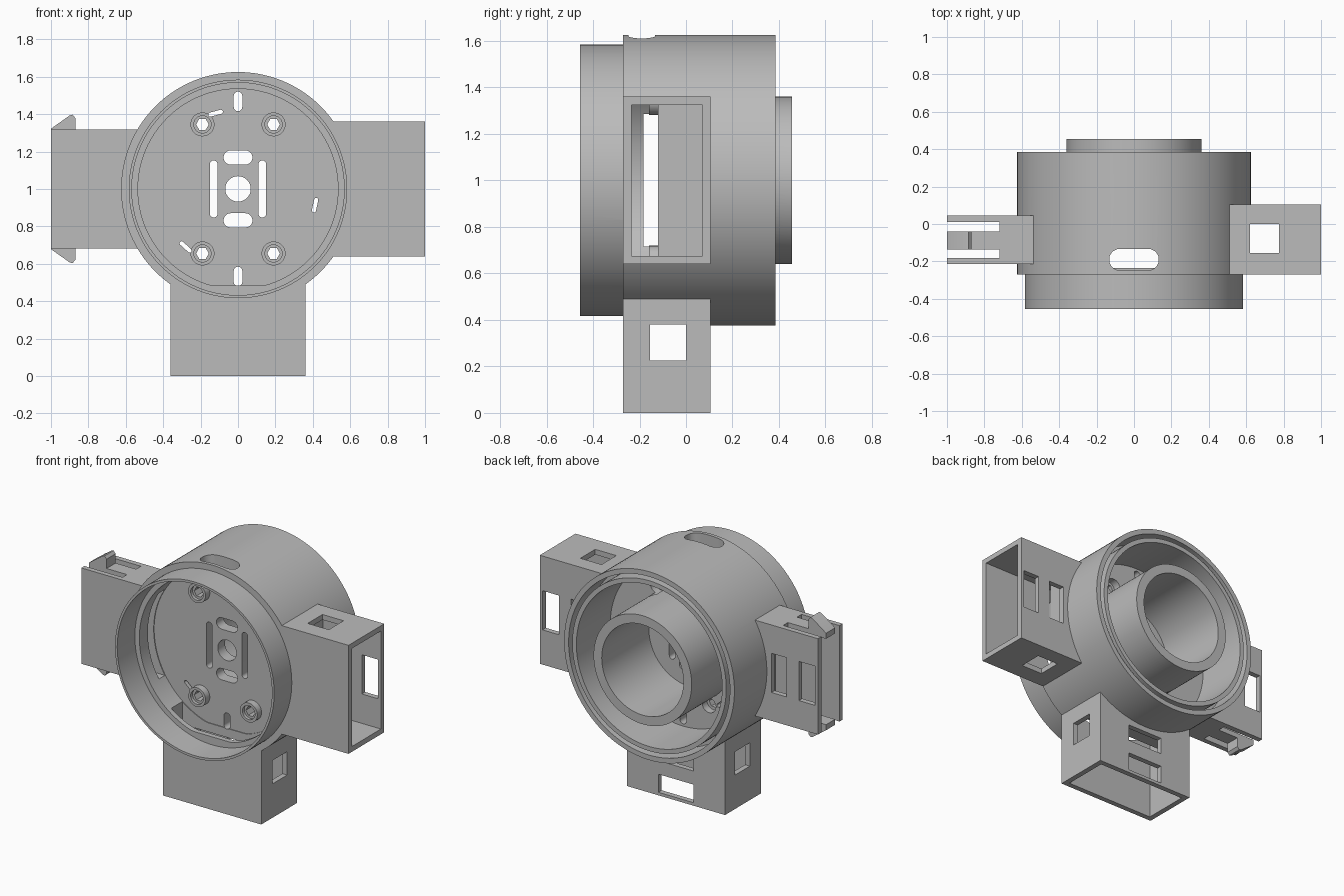
import bpy, bmesh
from math import sin, cos, pi, radians

if "Cube" in bpy.data.objects:
    bpy.data.objects.remove(bpy.data.objects["Cube"], do_unlink=True)

grey = bpy.data.materials.new("plain grey")
grey.use_nodes = True
grey.diffuse_color = (0.5, 0.5, 0.5, 1)
grey.node_tree.nodes["Principled BSDF"].inputs["Base Color"].default_value = (0.5, 0.5, 0.5, 1)

CZ = 1.0  # height of the housing axis

# Arm frames: distance from the axis, depth, sideways offset -> world
RIGHT_SIDE = lambda d, y, w: (d, y, CZ + w)
LEFT_SIDE = lambda d, y, w: (-d, y, CZ + w)
BOTTOM = lambda d, y, w: (w, y, CZ - d)
FRONT = lambda x, y, z: (x, y, z)
TOP = lambda x, y, z: (x, z, y)


def prism(name, pts, y0, y1, frame=FRONT):
    """Extrude a closed 2D profile along the frame's middle axis."""
    bm = bmesh.new()
    a = [bm.verts.new(frame(p, y0, q)) for p, q in pts]
    b = [bm.verts.new(frame(p, y1, q)) for p, q in pts]
    bm.faces.new(a)
    bm.faces.new(b[::-1])
    for i in range(len(a)):
        j = (i + 1) % len(a)
        bm.faces.new((a[i], b[i], b[j], a[j]))
    bmesh.ops.recalc_face_normals(bm, faces=bm.faces)
    me = bpy.data.meshes.new(name)
    bm.to_mesh(me)
    bm.free()
    me.materials.append(grey)
    ob = bpy.data.objects.new(name, me)
    bpy.context.collection.objects.link(ob)
    return ob


def circle(r, n=128, x=0, z=CZ):
    return [(x + r * cos(2 * pi * i / n), z + r * sin(2 * pi * i / n)) for i in range(n)]


def stadium(x, z, length, width, angle=0, n=10):
    """Rounded slot outline."""
    r, h, pts = width / 2, (length - width) / 2, []
    for side in (1, -1):
        for i in range(n + 1):
            t = pi * i / n - pi / 2
            u, v = side * (h + r * cos(t)), side * r * sin(t)
            pts.append((x + u * cos(angle) - v * sin(angle), z + u * sin(angle) + v * cos(angle)))
    return pts


def box(frame, d0, d1, y0, y1, w):
    return prism("block", [(d0, -w), (d1, -w), (d1, w), (d0, w)], y0, y1, frame)


def combine(target, tool, operation="DIFFERENCE"):
    mod = target.modifiers.new("combine", "BOOLEAN")
    mod.object, mod.operation, mod.solver = tool, operation, "EXACT"
    bpy.context.view_layer.objects.active = target
    bpy.ops.object.modifier_apply(modifier=mod.name)
    bpy.data.objects.remove(tool, do_unlink=True)


def ring(r0, r1, y0, y1):
    ob = prism("ring", circle(r1), y0, y1)
    combine(ob, prism("hole", circle(r0), y0 - 0.1, y1 + 0.1))
    return ob


# Housing drum with two sockets and one plug
housing = prism("housing", circle(0.625), -0.27, 0.385)
for frame in (RIGHT_SIDE, BOTTOM):
    combine(housing, box(frame, 0.4, 1.0, -0.27, 0.105, 0.36), "UNION")
combine(housing, box(LEFT_SIDE, 0.4, 1.0, -0.215, 0.045, 0.318), "UNION")

# Front bore with a flat floor, back recess around the hub, joint groove
bore = [(x, max(z, 0.485)) for x, z in circle(0.535)]
bore = [p for i, p in enumerate(bore) if p[1] > 0.485 or bore[i - 1][1] > 0.485 or bore[(i + 1) % 128][1] > 0.485]
combine(housing, prism("bore", bore, -0.5, -0.115))
combine(housing, ring(0.36, 0.535, 0.03, 0.5))
combine(housing, ring(0.565, 0.592, 0.2, 0.5))

# Thin tongue at the front, hub tube at the back
combine(housing, ring(0.568, 0.584, -0.455, -0.26), "UNION")
combine(housing, prism("hub", circle(0.36), 0.02, 0.455), "UNION")
combine(housing, prism("hub_bore", circle(0.3), -0.04, 0.6))

# Hollow sockets: cavity, wire passage, catch holes, back windows
for frame in (RIGHT_SIDE, BOTTOM):
    combine(housing, box(frame, 0.575, 1.1, -0.235, 0.07, 0.325))
    combine(housing, box(frame, 0.38, 0.6, -0.235, -0.12, 0.325))
    combine(housing, box(frame, 0.62, 0.775, -0.155, 0.0, 0.5))
    for d0, d1 in ((0.66, 0.77), (0.86, 0.98)):
        combine(housing, box(frame, d0, d1, 0.03, 0.15, 0.13))

# Hollow plug: cavity, wire passage, tongue slots, back windows
combine(housing, box(LEFT_SIDE, 0.575, 1.1, -0.182, 0.01, 0.285))
combine(housing, box(LEFT_SIDE, 0.38, 0.6, -0.182, -0.12, 0.285))
for y0, y1 in ((-0.182, -0.135), (-0.04, 0.01)):
    combine(housing, box(LEFT_SIDE, 0.72, 1.1, y0, y1, 0.5))
for d0, d1 in ((0.66, 0.77), (0.86, 0.98)):
    combine(housing, box(LEFT_SIDE, d0, d1, 0.0, 0.1, 0.13))

# Screw bosses with hexagonal sockets
for x in (-0.19, 0.19):
    for z in (CZ - 0.345, CZ + 0.345):
        combine(housing, prism("boss", circle(0.064, 32, x, z), -0.16, -0.1), "UNION")
        combine(housing, prism("head_recess", circle(0.046, 32, x, z), -0.3, -0.14))
        combine(housing, prism("hexagon", circle(0.034, 6, x, z), -0.3, 0.1))
        combine(housing, prism("back_recess", circle(0.05, 32, x, z), -0.02, 0.1))

# Openings in the dividing plate
openings = [circle(0.068, 48)]
for s in (-1, 1):
    openings += [stadium(s * 0.13, CZ, 0.305, 0.042, pi / 2),
                 stadium(0, CZ + s * 0.168, 0.155, 0.076),
                 stadium(0, CZ + s * 0.468, 0.105, 0.046, pi / 2)]
for x, z, a in ((-0.12, 1.405, 15), (0.412, 0.913, 78), (-0.28, 0.69, -42)):
    openings.append(stadium(x, z, 0.08, 0.022, radians(a)))
for outline in openings:
    combine(housing, prism("opening", outline, -0.2, 0.12))

# Slot through the top of the drum
combine(housing, prism("top_slot", stadium(0, -0.19, 0.265, 0.115), 1.4, 1.8, TOP))

# Latch hooks on the plug's spring tongues
hooks = []
for s, name in ((1, "upper_latch_hook"), (-1, "lower_latch_hook")):
    outline = [(1.0, 0.31), (1.0, 0.322), (0.9, 0.393), (0.885, 0.397), (0.87, 0.38), (0.87, 0.31)]
    hooks.append(prism(name, [(d, s * w) for d, w in outline], -0.135, -0.04, LEFT_SIDE))

# Smooth curves, sharp edges
bpy.ops.object.select_all(action="DESELECT")
for ob in [housing] + hooks:
    ob.select_set(True)
bpy.context.view_layer.objects.active = housing
bpy.ops.object.shade_smooth_by_angle(angle=radians(25))
